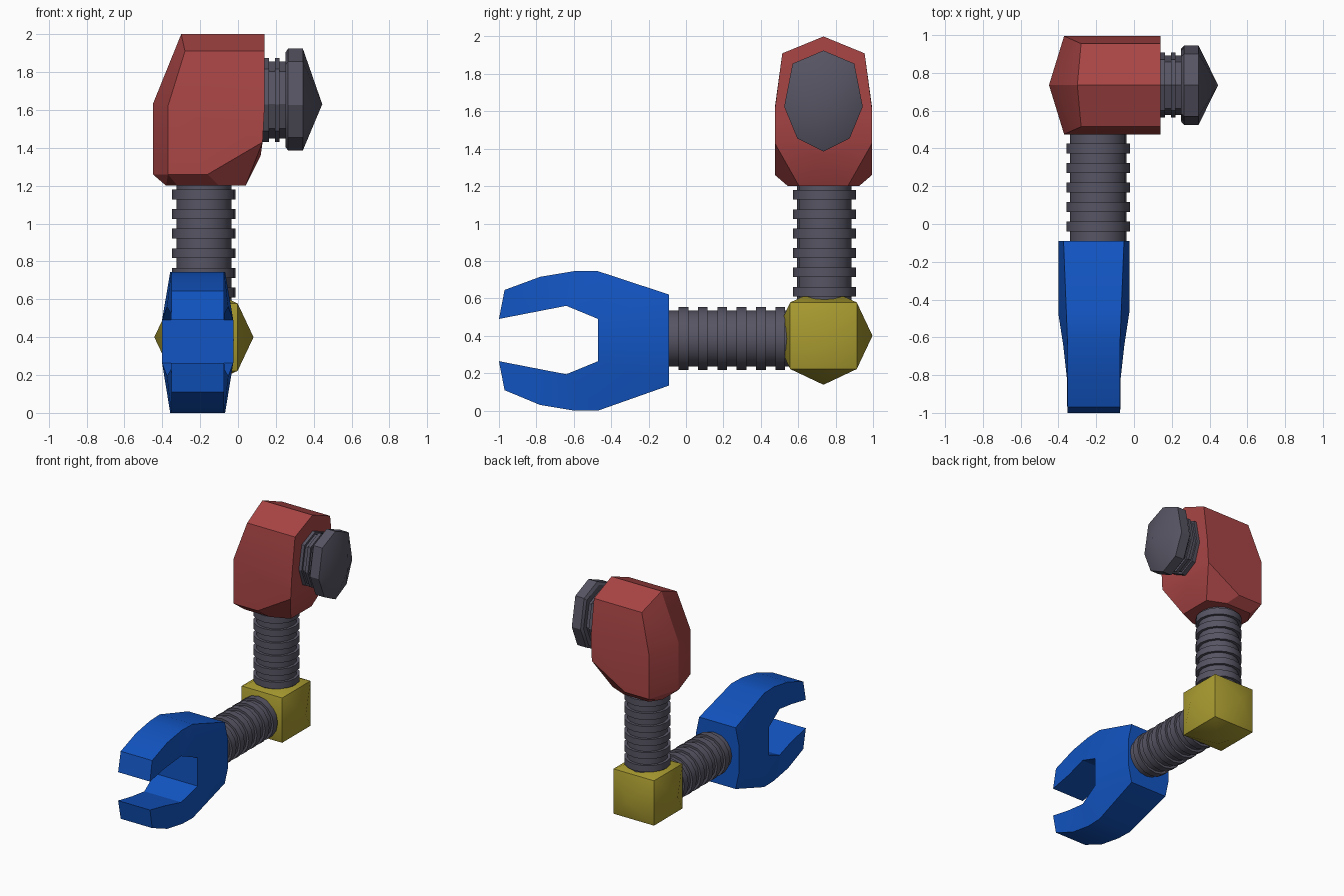
import bpy, bmesh, math
from mathutils import Vector

cube = bpy.data.objects.get("Cube")
if cube:
    bpy.data.objects.remove(cube, do_unlink=True)


def material(name, rgb):
    m = bpy.data.materials.new(name)
    m.use_nodes = True
    colour = (*rgb, 1.0)
    m.diffuse_color = colour
    m.node_tree.nodes["Principled BSDF"].inputs["Base Color"].default_value = colour
    return m


red = material("red", (0.40, 0.06, 0.06))
blue = material("blue", (0.006, 0.09, 0.54))
yellow = material("yellow", (0.40, 0.33, 0.03))
grey = material("dark grey", (0.095, 0.09, 0.125))


def finish(name, bm, mat, angle=30):
    bmesh.ops.recalc_face_normals(bm, faces=bm.faces)
    mesh = bpy.data.meshes.new(name)
    bm.to_mesh(mesh)
    bm.free()
    mesh.materials.append(mat)
    ob = bpy.data.objects.new(name, mesh)
    bpy.context.collection.objects.link(ob)
    bpy.ops.object.select_all(action="DESELECT")
    ob.select_set(True)
    bpy.context.view_layer.objects.active = ob
    bpy.ops.object.shade_smooth_by_angle(angle=math.radians(angle))
    return ob


def loft(name, rings, mat):
    """Join a row of matching outlines and cap both ends."""
    bm = bmesh.new()
    rows = [[bm.verts.new(p) for p in ring] for ring in rings]
    n = len(rows[0])
    for a, b in zip(rows, rows[1:]):
        for i in range(n):
            j = (i + 1) % n
            bm.faces.new((a[i], a[j], b[j], b[i]))
    bm.faces.new(rows[0])
    bm.faces.new(rows[-1])
    bmesh.ops.remove_doubles(bm, verts=bm.verts, dist=0.0005)
    return finish(name, bm, mat)


def ribbed_tube(name, start, end, first, pitch, ribs, core=0.146, rib=0.168, width=0.052):
    """Tube from start to end, with square ribs measured along its length."""
    start, end = Vector(start), Vector(end)
    axis = (end - start).normalized()
    turn = axis.to_track_quat("Z", "Y")
    profile = [(0, core)]
    for k in range(ribs):
        t = first + k * pitch
        profile += [(t, core), (t, rib), (t + width, rib), (t + width, core)]
    profile.append(((end - start).length, core))
    sides = 16
    rings = []
    for t, r in profile:
        angles = [math.tau * i / sides for i in range(sides)]
        rings.append([start + turn @ Vector((r * math.cos(a), r * math.sin(a), t))
                      for a in angles])
    return loft(name, rings, grey)


CX, CY = -0.18, 0.735

# Shoulder: faceted convex block, symmetrical front to back
bm = bmesh.new()
ridge = [(-0.45, 1.63), (-0.45, 1.26), (-0.30, 2.0), (0.14, 2.0), (0.12, 1.36)]
for x, z in ridge:
    bm.verts.new((x, CY, z))
flank = [(-0.37, 0.26, 1.62), (-0.37, 0.26, 1.26), (-0.16, 0.26, 1.26),
         (0.13, 0.26, 1.43), (0.14, 0.26, 1.61), (0.14, 0.22, 1.91),
         (-0.28, 0.22, 1.91), (0.04, 0.13, 1.2), (-0.10, 0.19, 1.2),
         (-0.32, 0.19, 1.2), (-0.38, 0.10, 1.2)]
for x, d, z in flank:
    for s in (-1, 1):
        bm.verts.new((x, CY + s * d, z))
hull = bmesh.ops.convex_hull(bm, input=bm.verts)
bmesh.ops.dissolve_limit(bm, angle_limit=0.03, verts=bm.verts, edges=bm.edges)
finish("shoulder", bm, red, 20)

# Shoulder peg: notched neck, flange and pointed cap
half = [(0, 0.28), (0.165, 0.21), (0.21, -0.02), (0.14, -0.19), (0, -0.26)]
outline = half + [(-y, z) for y, z in reversed(half[1:-1])]
steps = [(0.10, 0.82), (0.165, 0.82), (0.165, 0.75), (0.195, 0.75), (0.195, 0.82),
         (0.22, 0.82), (0.22, 0.75), (0.25, 0.75), (0.25, 0.92), (0.265, 1.0),
         (0.342, 1.0), (0.445, 0.0)]
rings = [[(x, CY + y * s, 1.645 + z * s) for y, z in outline] for x, s in steps[:-1]]
rings.append([(steps[-1][0], CY, 1.63)] * len(outline))
bm = bmesh.new()
rows = [[bm.verts.new(p) for p in ring] for ring in rings[:-1]]
tip = bm.verts.new(rings[-1][0])
count = len(outline)
for i in range(count):
    j = (i + 1) % count
    for a, b in zip(rows, rows[1:]):
        bm.faces.new((a[i], a[j], b[j], b[i]))
    bm.faces.new((rows[-1][i], rows[-1][j], tip))
bm.faces.new(rows[0])
finish("shoulder_peg", bm, grey)

# Ribbed arm segments
ribbed_tube("upper_arm", (CX, 0.74, 0.45), (CX, 0.74, 1.28), 0.16, 0.1035, 6)
ribbed_tube("forearm", (-0.19, 0.68, 0.385), (-0.19, -0.15, 0.385), 0.15, 0.1035, 6, core=0.15)

# Elbow: cube with a shallow pyramid on every face
bm = bmesh.new()
bmesh.ops.create_cube(bm, size=0.356)
for face in list(bm.faces):
    apex = face.calc_center_median().normalized() * 0.262
    bmesh.ops.poke(bm, faces=[face])["verts"][0].co = apex
bmesh.ops.translate(bm, verts=bm.verts, vec=(CX, CY, 0.40))
finish("elbow", bm, yellow, 38)

# Claw: upper jaw and half palm as (y, outer z, half width, inner y, inner z, half width)
MID = 0.377
stations = [(-0.09, 0.62, 0.16, -0.09, 0.49, 0.188),
            (-0.47, 0.745, 0.145, -0.47, 0.49, 0.188),
            (-0.60, 0.745, 0.14, -0.64, 0.56, 0.162),
            (-0.78, 0.715, 0.138, -0.82, 0.525, 0.142),
            (-0.97, 0.645, 0.138, -1.0, 0.49, 0.14)]
CLAW_X = -0.213
bm = bmesh.new()


def pair(y, z, w):
    return [bm.verts.new((CLAW_X + s * w, y, z)) for s in (-1, 1)]


outer = [pair(*s[:3]) for s in stations]
inner = [pair(*s[3:]) for s in stations]
mid = [pair(y, MID, 0.188) for y in (-0.09, -0.47)]


def strip(a, b):
    bm.faces.new((a[0], a[1], b[1], b[0]))


for k in range(len(stations) - 1):
    strip(outer[k], outer[k + 1])
    if k > 0:
        strip(inner[k], inner[k + 1])
    for s in (0, 1):
        bm.faces.new((outer[k][s], outer[k + 1][s], inner[k + 1][s], inner[k][s]))
strip(outer[-1], inner[-1])
strip(outer[0], inner[0])
for k in (0, 1):
    strip(inner[k], mid[k])
    bm.faces.new((inner[0][k], inner[1][k], mid[1][k], mid[0][k]))

# Lower jaw mirrors the upper one
geom = bmesh.ops.duplicate(bm, geom=bm.verts[:] + bm.edges[:] + bm.faces[:])["geom"]
for v in geom:
    if isinstance(v, bmesh.types.BMVert):
        v.co.z = 2 * MID - v.co.z
bmesh.ops.remove_doubles(bm, verts=bm.verts, dist=0.0005)
lowest = min(v.co.z for v in bm.verts)
bmesh.ops.translate(bm, verts=[v for v in bm.verts if v.co.z < 0.05], vec=(0, 0, -lowest))
finish("claw", bm, blue)
